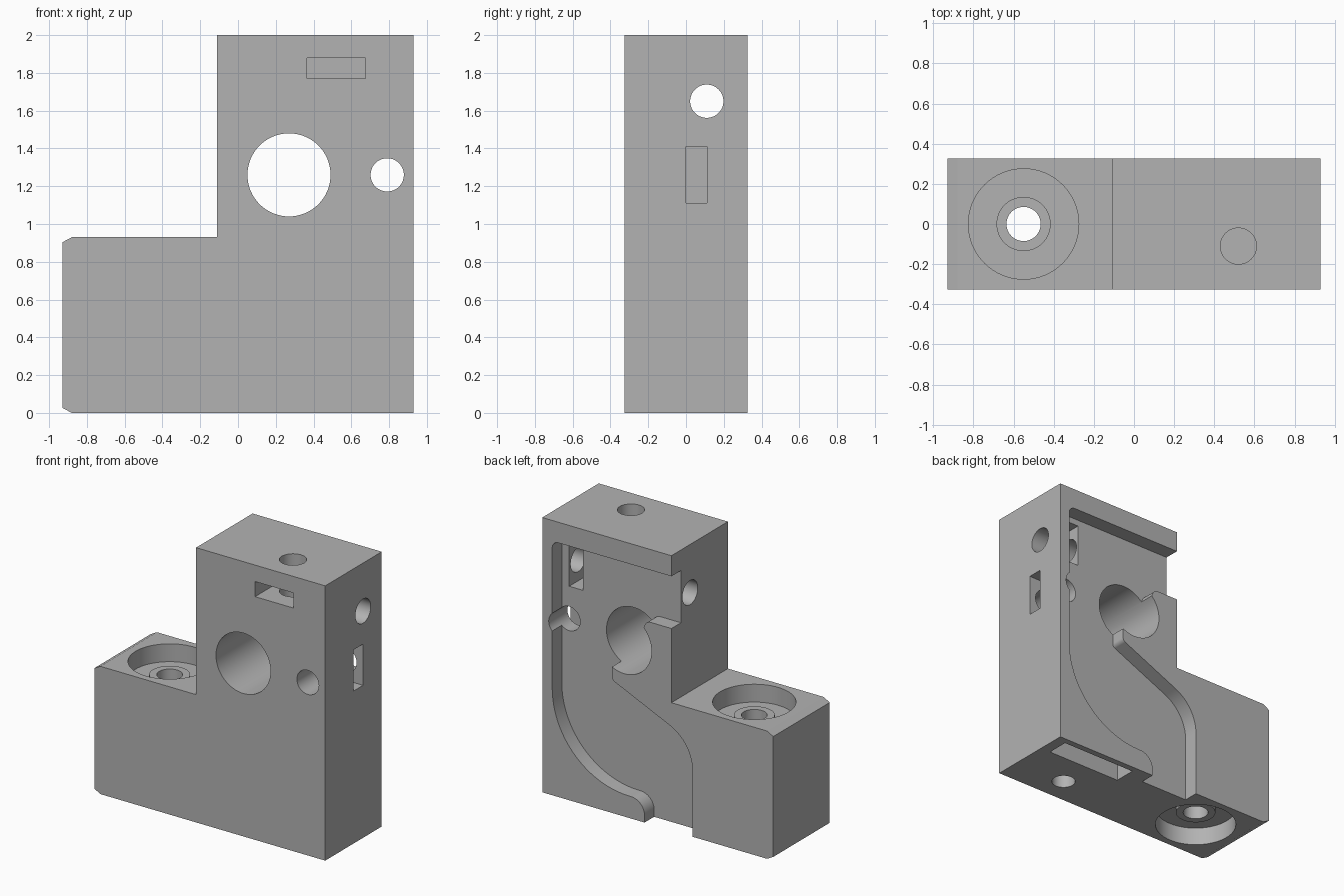
import bpy, bmesh, math
from mathutils import Vector

cube = bpy.data.objects.get("Cube")
if cube:
    bpy.data.objects.remove(cube, do_unlink=True)

grey = bpy.data.materials.new("light_grey")
grey.use_nodes = True
color = (0.45, 0.45, 0.45, 1)
grey.diffuse_color = color
grey.node_tree.nodes["Principled BSDF"].inputs["Base Color"].default_value = color

BACK = 0.325
FLOOR = 0.215


def link(name, bm):
    bmesh.ops.recalc_face_normals(bm, faces=bm.faces)
    mesh = bpy.data.meshes.new(name)
    bm.to_mesh(mesh)
    bm.free()
    mesh.materials.append(grey)
    ob = bpy.data.objects.new(name, mesh)
    bpy.context.collection.objects.link(ob)
    return ob


def prism(name, outline, y0, y1):
    """Extrude an (x, z) outline along y."""
    bm = bmesh.new()
    face = bm.faces.new([bm.verts.new((x, y0, z)) for x, z in outline])
    ext = bmesh.ops.extrude_face_region(bm, geom=[face])
    verts = [g for g in ext["geom"] if isinstance(g, bmesh.types.BMVert)]
    bmesh.ops.translate(bm, verts=verts, vec=(0, y1 - y0, 0))
    return link(name, bm)


def box(name, xs, ys, zs):
    return prism(name, [(xs[0], zs[0]), (xs[1], zs[0]), (xs[1], zs[1]), (xs[0], zs[1])], *ys)


def rod(name, start, end, radius):
    """Cylinder between two points."""
    a, b = Vector(start), Vector(end)
    bm = bmesh.new()
    bmesh.ops.create_cone(bm, cap_ends=True, segments=64, radius1=radius,
                          radius2=radius, depth=(b - a).length)
    rot = (b - a).to_track_quat("Z", "Y").to_matrix()
    bmesh.ops.rotate(bm, verts=bm.verts, matrix=rot, cent=(0, 0, 0))
    bmesh.ops.translate(bm, verts=bm.verts, vec=(a + b) / 2)
    return link(name, bm)


def rounded(corners):
    """Outline from (x, z, radius) corners, with an arc at each rounded one."""
    out = []
    for i, (x, z, r) in enumerate(corners):
        p = Vector((x, z))
        if not r:
            out.append(p)
            continue
        u = (Vector(corners[i - 1][:2]) - p).normalized()
        v = (Vector(corners[(i + 1) % len(corners)][:2]) - p).normalized()
        half = u.angle(v) / 2
        center = p + (u + v).normalized() * r / math.sin(half)
        a = p + u * r / math.tan(half) - center
        b = p + v * r / math.tan(half) - center
        sweep = a.angle(b)
        steps = max(4, int(sweep * 14))
        for k in range(steps + 1):
            t = k / steps
            out.append(center + (a * math.sin((1 - t) * sweep)
                                 + b * math.sin(t * sweep)) / math.sin(sweep))
    return out


def combine(target, tool, operation="DIFFERENCE"):
    mod = target.modifiers.new("combine", "BOOLEAN")
    mod.operation = operation
    mod.solver = "EXACT"
    mod.object = tool
    bpy.context.view_layer.objects.active = target
    bpy.ops.object.modifier_apply(modifier=mod.name)
    bpy.data.objects.remove(tool, do_unlink=True)


# L-shaped block with chamfered foot end
body = prism("idler_block", [(-0.93, 0.027), (-0.88, 0), (0.93, 0), (0.93, 2), (-0.11, 2),
                             (-0.11, 0.93), (-0.88, 0.93), (-0.93, 0.903)], -BACK, BACK)

# Curved channel recessed into the back
channel = rounded([
    (0.85, 1.85, 0.05), (-0.3, 1.85, 0), (-0.3, 1.47, 0), (0.09, 1.47, 0.05),
    (0.13, 1.38, 0), (0.27, 1.26, 0), (0.37, 1.06, 0), (0.37, 0.97, 0.035),
    (-0.28, 0.68, 0.31), (-0.28, -0.1, 0), (0.106, -0.1, 0),
    (0.106, 0.16, 0.11), (0.85, 0.16, 0.62)])
combine(body, prism("channel_cutter", channel, FLOOR, 0.5))

# Bearing seats with a raised collar, above and below the foot
for rim, seat, collar in ((1.0, 0.80, 0.835), (-0.1, 0.13, 0.095)):
    combine(body, rod("seat_cutter", (-0.55, 0, rim), (-0.55, 0, seat), 0.275))
    combine(body, rod("collar", (-0.55, 0, collar), (-0.55, 0, 0.45), 0.135), "UNION")

# Round holes
for start, end, radius in (
        ((-0.55, 0, -0.1), (-0.55, 0, 1.1), 0.085),
        ((0.27, -0.5, 1.26), (0.27, 0.5, 1.26), 0.22),
        ((0.79, -0.5, 1.26), (0.79, 0.5, 1.26), 0.088),
        ((-0.3, 0.11, 1.65), (1.1, 0.11, 1.65), 0.088),
        ((0.52, -0.11, 2.1), (0.52, -0.11, 1.6), 0.09),
        ((0.52, -0.13, -0.1), (0.52, -0.13, 0.4), 0.08)):
    combine(body, rod("hole_cutter", start, end, radius))

# Nut slots and the slot underneath
for xs, ys, zs in (
        ((0.365, 0.675), (-0.5, 0.045), (1.77, 1.88)),
        ((0.635, 1.1), (0.0, 0.11), (1.11, 1.41)),
        ((0.68, 0.79), (-0.045, 0.26), (1.495, 1.805)),
        ((0.25, 0.85), (0.12, 0.28), (-0.1, 0.14))):
    combine(body, box("slot_cutter", xs, ys, zs))

bpy.ops.object.select_all(action="DESELECT")
body.select_set(True)
bpy.context.view_layer.objects.active = body
bpy.ops.object.shade_smooth_by_angle(angle=math.radians(25))
